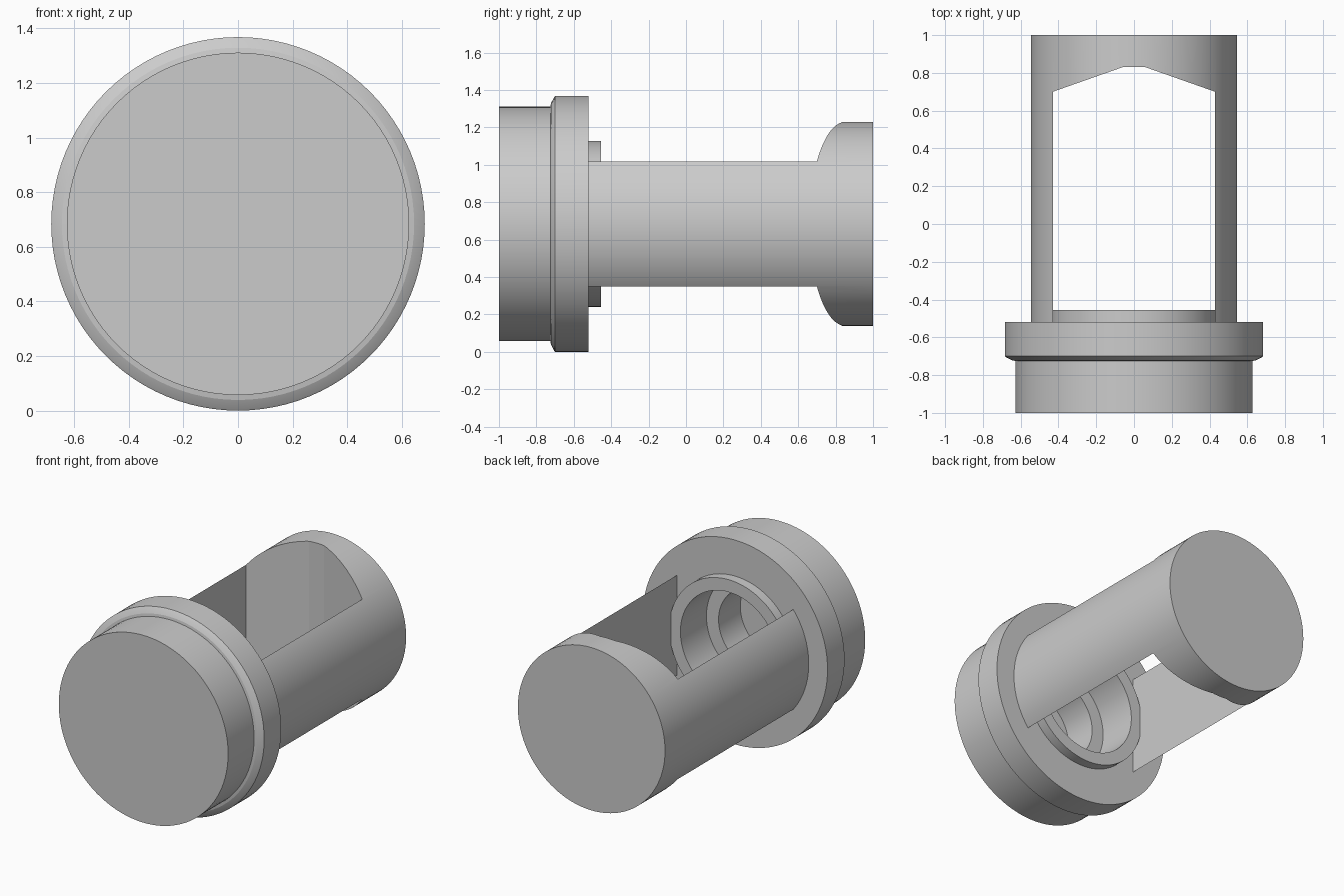
import bpy
import bmesh
import math

AXIS_Z = 0.684      # height of the long axis
SEGMENTS = 96

if "Cube" in bpy.data.objects:
    bpy.data.objects.remove(bpy.data.objects["Cube"], do_unlink=True)

grey = bpy.data.materials.new("plain grey")
grey.use_nodes = True
grey.diffuse_color = (0.6, 0.6, 0.6, 1)
grey.node_tree.nodes["Principled BSDF"].inputs["Base Color"].default_value = grey.diffuse_color


def add_object(name, bm):
    bmesh.ops.recalc_face_normals(bm, faces=bm.faces)
    mesh = bpy.data.meshes.new(name)
    bm.to_mesh(mesh)
    bm.free()
    mesh.materials.append(grey)
    obj = bpy.data.objects.new(name, mesh)
    obj.location.z = AXIS_Z
    bpy.context.collection.objects.link(obj)
    return obj


def lathe(name, profile):
    """Spin (radius, y) points about the y axis."""
    bm = bmesh.new()
    verts = [bm.verts.new((r, y, 0)) for r, y in profile]
    edges = [bm.edges.new(pair) for pair in zip(verts, verts[1:])]
    bmesh.ops.spin(bm, geom=verts + edges, cent=(0, 0, 0), axis=(0, 1, 0),
                   angle=math.tau, steps=SEGMENTS)
    bmesh.ops.remove_doubles(bm, verts=bm.verts, dist=0.0001)
    return add_object(name, bm)


def prism(name, outline, half_height):
    """Extrude an (x, y) outline vertically."""
    bm = bmesh.new()
    face = bm.faces.new([bm.verts.new((x, y, -half_height)) for x, y in outline])
    grown = bmesh.ops.extrude_face_region(bm, geom=[face])["geom"]
    top = [v for v in grown if isinstance(v, bmesh.types.BMVert)]
    bmesh.ops.translate(bm, verts=top, vec=(0, 0, 2 * half_height))
    return add_object(name, bm)


def select_only(obj):
    bpy.ops.object.select_all(action="DESELECT")
    obj.select_set(True)
    bpy.context.view_layer.objects.active = obj


# Closed front cap with collar, rear lip and stepped bore
cap = lathe("cap_and_collar", [
    (0, -1), (0.627, -1), (0.627, -0.725), (0.645, -0.722), (0.678, -0.705),
    (0.684, -0.70), (0.684, -0.52), (0.443, -0.52), (0.443, -0.455),
    (0.36, -0.455), (0.36, -0.73), (0.27, -0.73), (0.27, -0.96), (0, -0.96)])

# Barrel with a window cut right through it, leaving two arms and the end block
barrel = lathe("barrel", [(0, -0.56), (0.545, -0.56), (0.545, 1), (0, 1)])
cutter = prism("window_cutter", [
    (-0.43, -0.7), (0.43, -0.7), (0.43, 0.70), (0.055, 0.832),
    (-0.055, 0.832), (-0.43, 0.70)], 0.8)
cutter.hide_render = True

window = barrel.modifiers.new("window", "BOOLEAN")
window.operation = "DIFFERENCE"
window.solver = "EXACT"
window.object = cutter
select_only(barrel)
bpy.ops.object.modifier_apply(modifier=window.name)
bpy.data.objects.remove(cutter, do_unlink=True)

# Smooth round walls, crisp edges
for part in (cap, barrel):
    select_only(part)
    bpy.ops.object.shade_smooth_by_angle(angle=math.radians(15))
